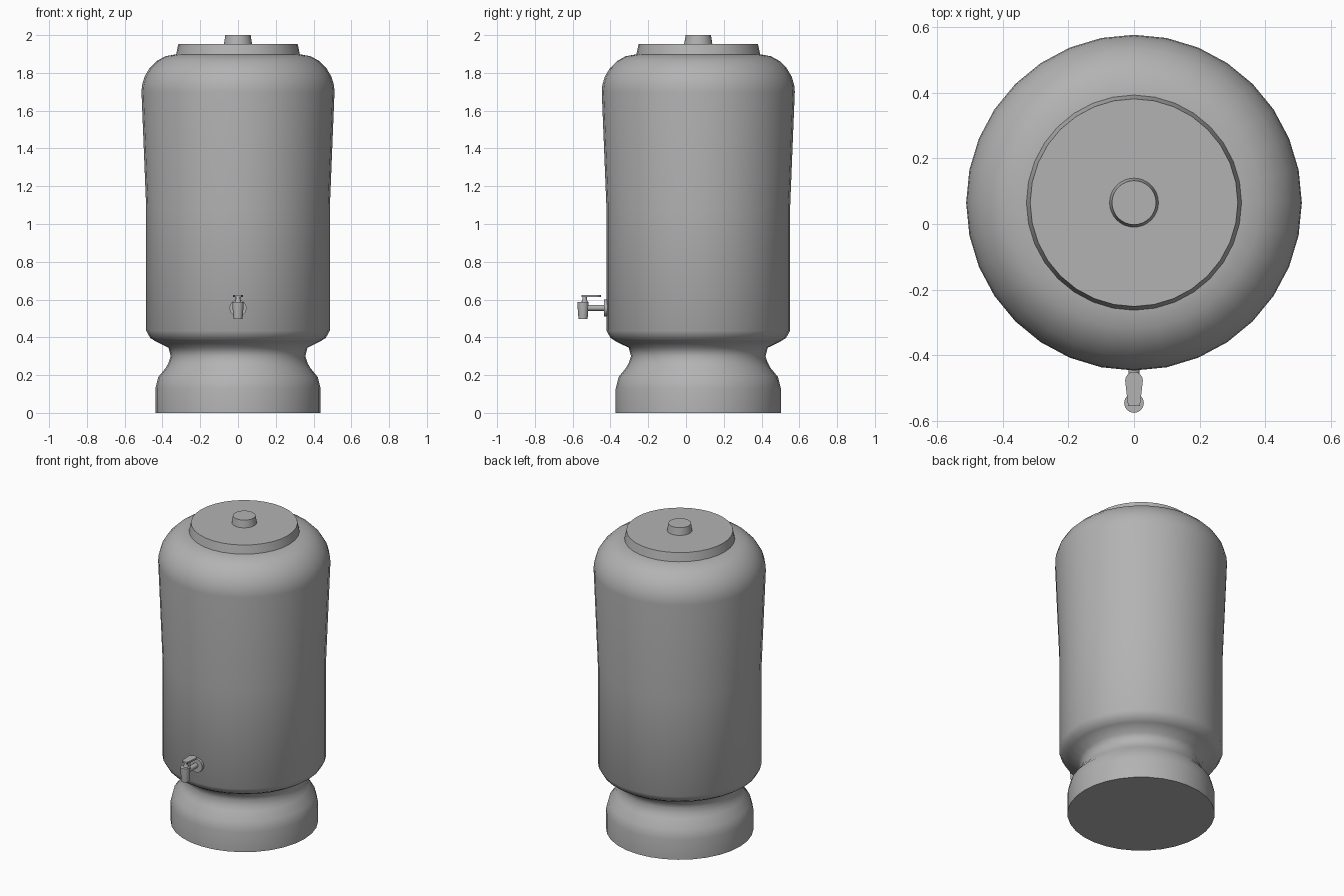
import bpy, bmesh, math
from mathutils import Matrix, Vector

if "Cube" in bpy.data.objects:
    bpy.data.objects.remove(bpy.data.objects["Cube"])

CY = 0.065      # barrel axis
TAP_Y = -0.545  # spout axis

grey = bpy.data.materials.new("dark_grey")
grey.diffuse_color = (0.45, 0.45, 0.45, 1)
grey.use_nodes = True
grey.node_tree.nodes["Principled BSDF"].inputs["Base Color"].default_value = grey.diffuse_color


def finish(name, bm, angle=40):
    bmesh.ops.recalc_face_normals(bm, faces=bm.faces)
    mesh = bpy.data.meshes.new(name)
    bm.to_mesh(mesh)
    bm.free()
    mesh.materials.append(grey)
    ob = bpy.data.objects.new(name, mesh)
    bpy.context.collection.objects.link(ob)
    bpy.ops.object.select_all(action='DESELECT')
    ob.select_set(True)
    bpy.context.view_layer.objects.active = ob
    bpy.ops.object.shade_smooth_by_angle(angle=math.radians(angle))
    return ob


def lathe(name, profile, origin, sides=32, along_y=False, angle=40):
    """Revolve (radius, height) pairs and cap both ends."""
    bm = bmesh.new()
    rings = []
    for r, h in profile:
        ring = []
        for i in range(sides):
            a = 2 * math.pi * i / sides
            ring.append(bm.verts.new((r * math.cos(a), r * math.sin(a), h)))
        rings.append(ring)
    for lo, hi in zip(rings, rings[1:]):
        for i in range(sides):
            j = (i + 1) % sides
            bm.faces.new((lo[i], lo[j], hi[j], hi[i]))
    bm.faces.new(rings[0][::-1])
    bm.faces.new(rings[-1])
    m = Matrix.Translation(Vector(origin))
    if along_y:
        m = m @ Matrix.Rotation(-math.pi / 2, 4, 'X')
    bm.transform(m)
    return finish(name, bm, angle)


# Barrel with waisted pedestal foot
lathe("barrel", [
    (0.437, 0), (0.437, 0.13), (0.422, 0.19), (0.381, 0.24), (0.368, 0.265),
    (0.356, 0.30), (0.368, 0.345), (0.435, 0.378), (0.465, 0.397),
    (0.486, 0.435), (0.486, 1.08), (0.511, 1.70), (0.508, 1.735),
    (0.495, 1.78), (0.468, 1.825), (0.43, 1.863), (0.385, 1.888),
    (0.325, 1.899)], (0, CY, 0), angle=60)

# Lid and knob
lathe("lid", [(0.328, 1.896), (0.316, 1.953)], (0, CY, 0))
lathe("lid_knob", [(0.075, 1.95), (0.067, 2.0)], (0, CY, 0))

# Tap: wall flange, pipe, spout, stem
lathe("tap_flange", [(0.045, 0), (0.045, 0.03)], (0, -0.435, 0.555), 20, True)
lathe("tap_pipe", [(0.016, 0), (0.016, 0.11)], (0, TAP_Y, 0.556), 16, True)
lathe("tap_spout", [(0.024, 0.496), (0.030, 0.572), (0.030, 0.588)],
      (0, TAP_Y, 0), 16)
lathe("tap_stem", [(0.018, 0.586), (0.012, 0.60), (0.012, 0.617)],
      (0, TAP_Y + 0.008, 0), 16)

# Tap lever: tapered plate with a rounded rear end
bm = bmesh.new()
outline = [(-0.018, -0.554), (0.018, -0.554)]
for i in range(9):
    a = math.pi * i / 8
    outline.append((0.027 * math.cos(a), -0.477 + 0.027 * math.sin(a)))
face = bm.faces.new([bm.verts.new((x, y, 0.614)) for x, y in outline])
top = bmesh.ops.extrude_face_region(bm, geom=[face], use_keep_orig=True)
bmesh.ops.translate(bm, vec=(0, 0, 0.011),
                    verts=[v for v in top["geom"] if isinstance(v, bmesh.types.BMVert)])
finish("tap_lever", bm)
